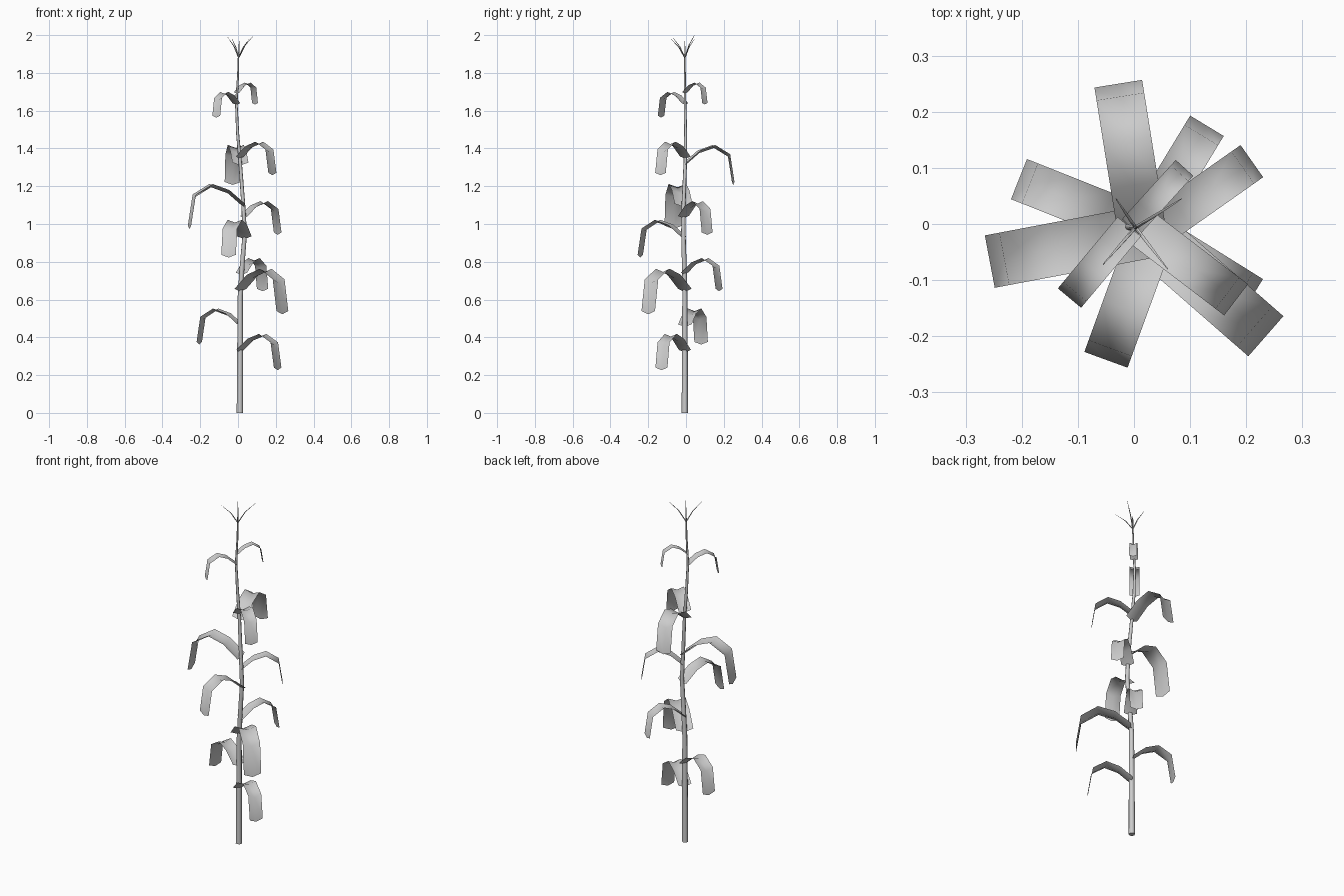
import bpy, math
from mathutils import Vector

if "Cube" in bpy.data.objects:
    bpy.data.objects.remove(bpy.data.objects["Cube"])


def make_object(name, verts, faces):
    mesh = bpy.data.meshes.new(name)
    mesh.from_pydata(verts, [], faces)
    mesh.update()
    obj = bpy.data.objects.new(name, mesh)
    bpy.context.collection.objects.link(obj)
    for poly in mesh.polygons:
        poly.use_smooth = True
    mesh.set_sharp_from_angle(angle=math.radians(60))
    return obj


def tube(name, path, sides):
    """Tapered tube of horizontal rings along (x, y, z, radius) points."""
    verts, faces = [], []
    for x, y, z, r in path:
        for i in range(sides):
            a = 2 * math.pi * i / sides
            verts.append((x + r * math.cos(a), y + r * math.sin(a), z))
    for k in range(len(path) - 1):
        for i in range(sides):
            j = (i + 1) % sides
            faces.append((k * sides + i, k * sides + j,
                          (k + 1) * sides + j, (k + 1) * sides + i))
    faces.append(tuple(reversed(range(sides))))
    faces.append(tuple(range(len(verts) - sides, len(verts))))
    return make_object(name, verts, faces)


# Stalk: gently swaying, thinning upward
STALK = [(0.01, -0.006, 0, 0.017), (0.011, -0.006, 0.32, 0.0155),
         (0.012, -0.006, 0.62, 0.0135), (0.022, -0.009, 0.78, 0.0125),
         (0.036, -0.014, 0.95, 0.0115), (0.028, -0.013, 1.10, 0.0105),
         (0.012, -0.004, 1.32, 0.009), (-0.002, -0.002, 1.48, 0.008),
         (-0.009, -0.005, 1.64, 0.0065), (0.0, -0.006, 1.78, 0.005),
         (0.003, -0.006, 1.90, 0.0035)]
tube("stalk", STALK, 8)


def stalk_at(z):
    for a, b in zip(STALK, STALK[1:]):
        if a[2] <= z <= b[2]:
            return Vector(a[:3]).lerp(Vector(b[:3]), (z - a[2]) / (b[2] - a[2]))


# Leaves: arching strips with a shallow central fold
# (height on stalk, tip x, tip y, width)
LEAVES = [(0.32, 0.21, -0.13, 0.075), (0.455, -0.205, 0.08, 0.077),
          (0.64, 0.235, -0.20, 0.095), (0.73, 0.13, 0.175, 0.07),
          (0.92, -0.05, -0.242, 0.082), (1.03, 0.21, 0.112, 0.07),
          (1.09, -0.257, -0.067, 0.095), (1.31, -0.028, 0.25, 0.086),
          (1.345, 0.182, -0.135, 0.07), (1.63, -0.115, -0.132, 0.054),
          (1.69, 0.09, 0.10, 0.042)]
ARCH = [(0, 0), (0.29, 0.25), (0.60, 0.36), (0.91, 0.17), (1, -0.40)]

for n, (z, tx, ty, width) in enumerate(LEAVES, 1):
    base = stalk_at(z)
    out = Vector((tx - base.x, ty - base.y, 0))
    reach = out.length
    side = Vector((-out.y, out.x, 0)).normalized() * width / 2
    verts, faces = [], []
    for r, h in ARCH:
        mid = base + out * r + Vector((0, 0, h * reach))
        lift = Vector((0, 0, width * 0.18))
        verts += [mid - side + lift, mid, mid + side + lift]
    for k in range(len(ARCH) - 1):
        for c in range(2):
            i = k * 3 + c
            faces.append((i, i + 1, i + 4, i + 3))
    make_object(f"leaf_{n}", verts, faces)

# Tassel: central spike and four spreading sprigs
top = Vector((0.003, -0.006, 1.88))
TIPS = [(0.006, -0.006, 1.97), (-0.055, -0.072, 1.99), (0.06, -0.08, 1.98),
        (-0.032, 0.045, 1.98), (0.085, 0.045, 2.0)]
for n, tip in enumerate(TIPS, 1):
    d = Vector(tip) - top
    path = []
    for t, h, r in [(0, 0, 0.0035), (0.42, 0.55, 0.0028), (1, 1, 0.0008)]:
        path.append((top.x + d.x * t, top.y + d.y * t, top.z + d.z * h, r))
    tube(f"tassel_sprig_{n}", path, 5)
